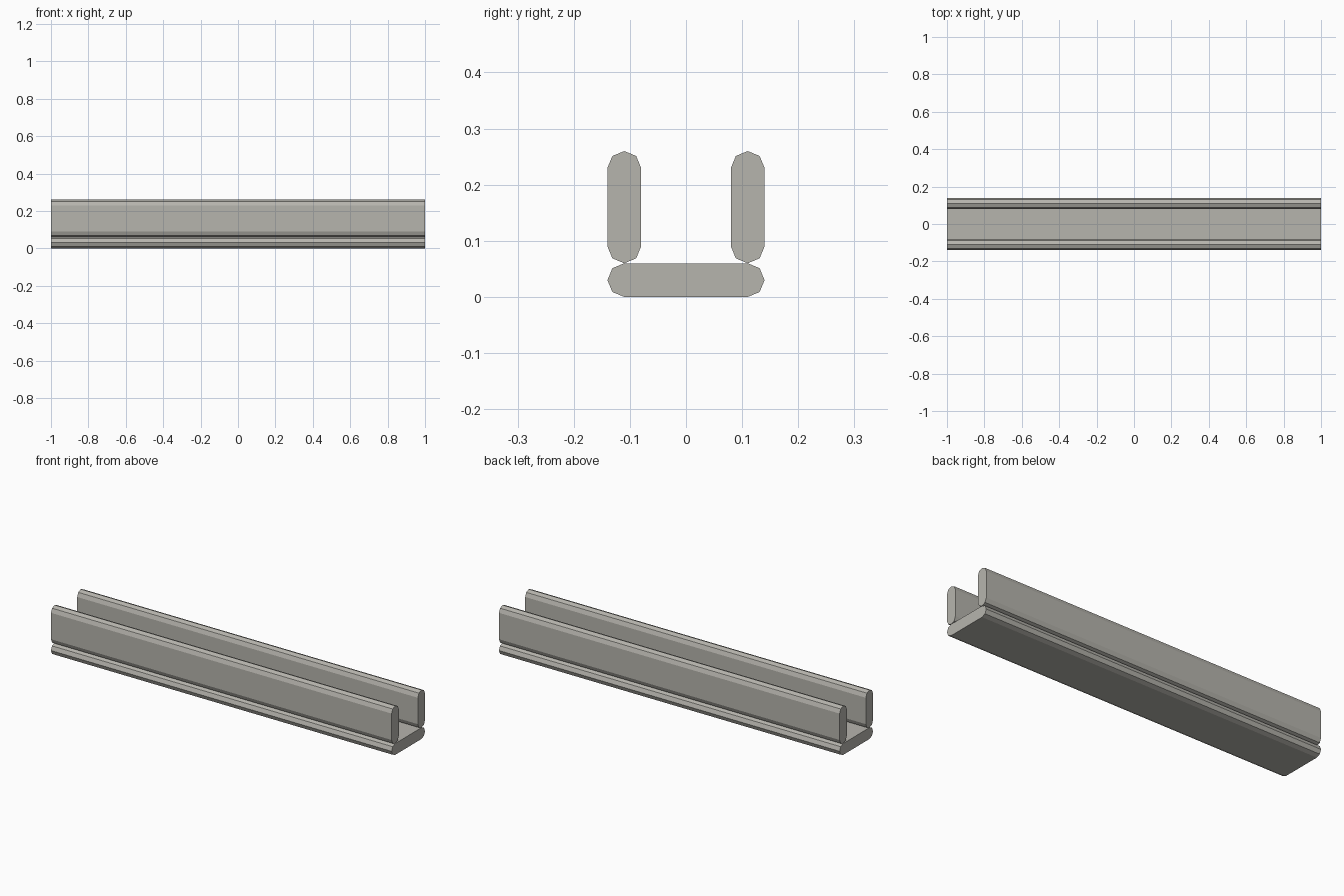
import bpy
import bmesh
from math import cos, sin, pi

cube = bpy.data.objects.get("Cube")
if cube:
    bpy.data.objects.remove(cube, do_unlink=True)

LENGTH = 2.0
RADIUS = 0.03   # half the thickness of every plank

stone = bpy.data.materials.new("warm_grey")
stone.use_nodes = True
colour = (0.47, 0.46, 0.42, 1)
stone.diffuse_color = colour
stone.node_tree.nodes["Principled BSDF"].inputs["Base Color"].default_value = colour


def plank(name, y, z, half_y, half_z):
    """Plank along x whose narrow edges are rounded in four facets."""
    along_y = half_y > half_z
    straight = max(half_y, half_z) - RADIUS
    profile = []
    for end in (1, -1):
        for i in range(5):
            a = -pi / 2 + i * pi / 4
            u = end * (straight + RADIUS * cos(a))
            v = end * RADIUS * sin(a)
            profile.append((u, v) if along_y else (-v, u))

    bm = bmesh.new()
    ring = [bm.verts.new((-LENGTH / 2, y + u, z + v)) for u, v in profile]
    face = bm.faces.new(ring)
    extruded = bmesh.ops.extrude_face_region(bm, geom=[face], use_keep_orig=True)
    moved = [g for g in extruded["geom"] if isinstance(g, bmesh.types.BMVert)]
    bmesh.ops.translate(bm, verts=moved, vec=(LENGTH, 0, 0))
    bmesh.ops.recalc_face_normals(bm, faces=bm.faces)

    mesh = bpy.data.meshes.new(name)
    bm.to_mesh(mesh)
    bm.free()
    mesh.materials.append(stone)
    obj = bpy.data.objects.new(name, mesh)
    bpy.context.collection.objects.link(obj)
    return obj


# Channel floor and the two upright walls standing on it
plank("floor", 0, RADIUS, 0.14, RADIUS)
for name, side in (("front_wall", -1), ("back_wall", 1)):
    plank(name, side * 0.11, 0.16, RADIUS, 0.10)
